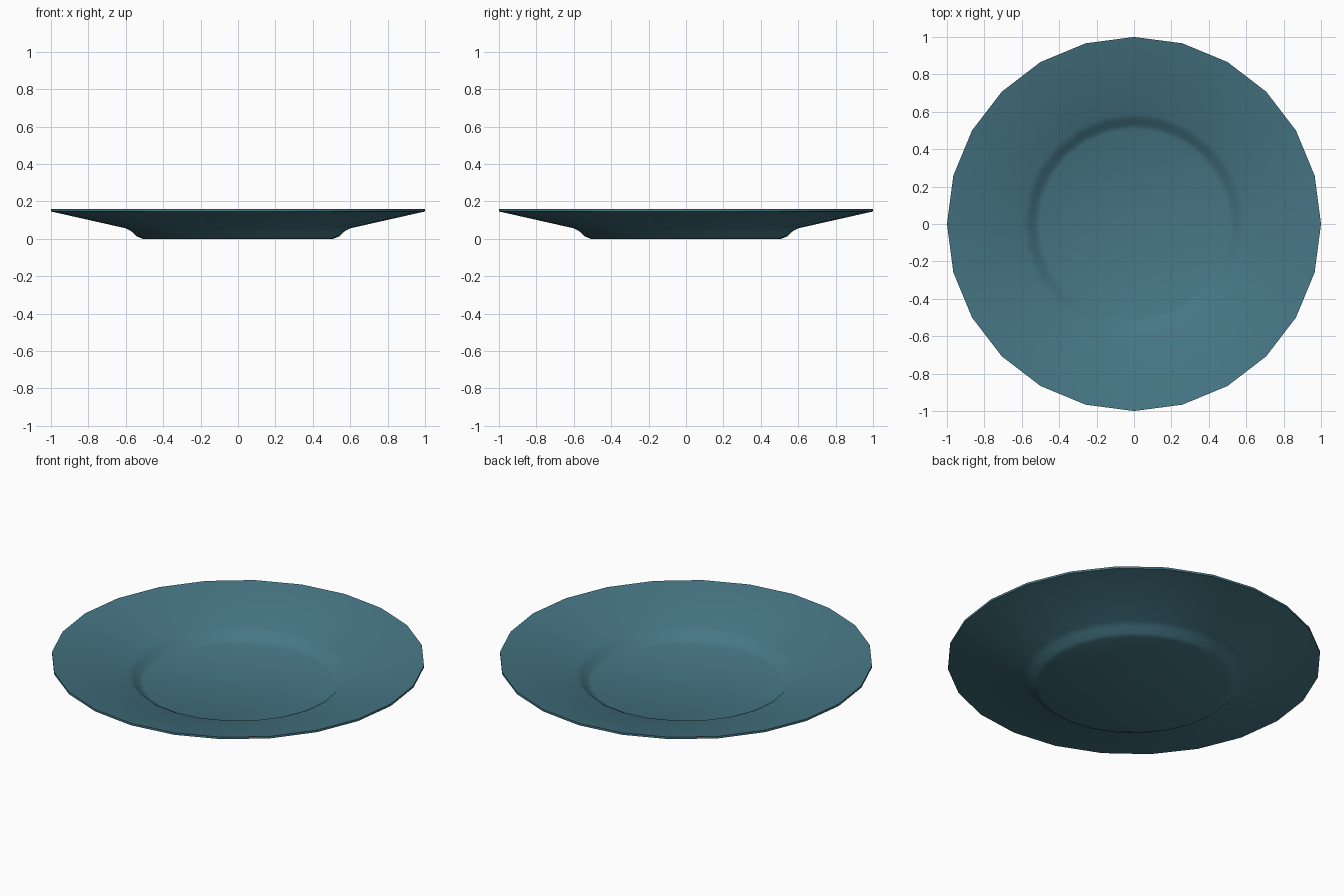
import bpy, bmesh
from math import radians, sin, cos, tau

if "Cube" in bpy.data.objects:
    bpy.data.objects.remove(bpy.data.objects["Cube"])

SIDES = 24
# Closed cross-section (radius, height): underside outwards, then top inwards
UNDERSIDE = [(0.51, 0.0), (0.54, 0.012), (0.565, 0.037), (0.60, 0.056), (1.0, 0.146)]
TOPSIDE = [(1.0, 0.158), (0.595, 0.068), (0.56, 0.05), (0.535, 0.025), (0.505, 0.012)]


def lathe(name, profile, sides):
    """Revolve a profile about z and cap both ends with a flat face."""
    bm = bmesh.new()
    rings = [[bm.verts.new((r * cos(tau * i / sides), r * sin(tau * i / sides), z))
              for i in range(sides)] for r, z in profile]
    for a, b in zip(rings, rings[1:]):
        for i in range(sides):
            j = (i + 1) % sides
            bm.faces.new((a[i], a[j], b[j], b[i]))
    bm.faces.new(rings[0][::-1])
    bm.faces.new(rings[-1])
    bmesh.ops.recalc_face_normals(bm, faces=bm.faces)
    mesh = bpy.data.meshes.new(name)
    bm.to_mesh(mesh)
    bm.free()
    obj = bpy.data.objects.new(name, mesh)
    bpy.context.collection.objects.link(obj)
    return obj


# Plate: thin dish with flat centre and wide sloping rim
plate = lathe("plate", UNDERSIDE + TOPSIDE, SIDES)
glaze = bpy.data.materials.new("teal_glaze")
glaze.diffuse_color = (0.06, 0.18, 0.23, 1)
glaze.use_nodes = True
glaze.node_tree.nodes["Principled BSDF"].inputs["Base Color"].default_value = glaze.diffuse_color
plate.data.materials.append(glaze)

bpy.context.view_layer.objects.active = plate
plate.select_set(True)
bpy.ops.object.shade_smooth_by_angle(angle=radians(30))
